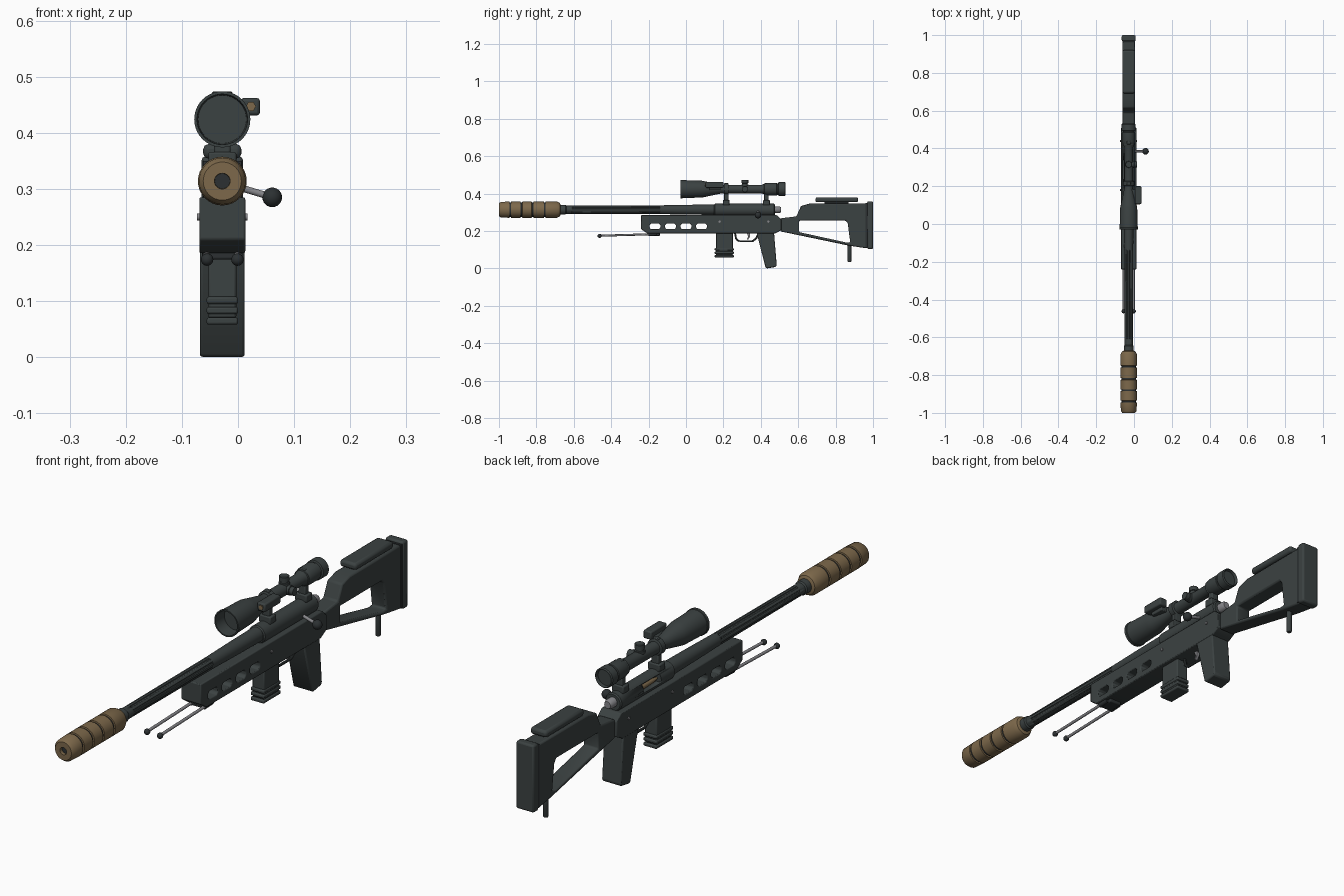
import bpy, bmesh, math
from mathutils import Vector, Matrix

if "Cube" in bpy.data.objects:
    bpy.data.objects.remove(bpy.data.objects["Cube"])

CX = -0.028   # centre plane of the rifle
BORE = 0.314  # height of the barrel axis
SIGHT = 0.424 # height of the scope axis


def material(name, rgb):
    m = bpy.data.materials.new(name)
    m.use_nodes = True
    m.diffuse_color = (*rgb, 1)
    m.node_tree.nodes["Principled BSDF"].inputs["Base Color"].default_value = (*rgb, 1)
    return m


SLATE = material("dark slate", (0.044, 0.054, 0.054))
BLACK = material("near black", (0.025, 0.03, 0.032))
TAN = material("tan", (0.205, 0.14, 0.07))
STEEL = material("steel grey", (0.24, 0.24, 0.255))


def finish(name, bm, mat, bevel=0, segments=2):
    bmesh.ops.recalc_face_normals(bm, faces=bm.faces)
    me = bpy.data.meshes.new(name)
    bm.to_mesh(me)
    bm.free()
    me.materials.append(mat)
    ob = bpy.data.objects.new(name, me)
    bpy.context.collection.objects.link(ob)
    bpy.ops.object.select_all(action='DESELECT')
    bpy.context.view_layer.objects.active = ob
    ob.select_set(True)
    bpy.ops.object.shade_smooth_by_angle(angle=math.radians(35))
    if bevel:
        add_bevel(ob, bevel, segments)
    return ob


def add_bevel(ob, width, segments=2):
    b = ob.modifiers.new("soft edges", 'BEVEL')
    b.width, b.segments, b.limit_method = width, segments, 'ANGLE'
    b.angle_limit = math.radians(35)


def lathe(name, profile, mat, x=CX, z=BORE, sides=32, axis='Y', origin=(0, 0, 0)):
    """Revolve (distance, radius) pairs around an axis parallel to y, or another."""
    bm = bmesh.new()
    rings = []
    for d, r in profile:
        ring = []
        for i in range(sides):
            a = 2 * math.pi * i / sides
            u, v = r * math.cos(a), r * math.sin(a)
            p = {'Y': (x + u, d, z + v), 'X': (d, u, v), 'Z': (u, v, d)}[axis]
            ring.append(bm.verts.new(Vector(p) + Vector(origin)))
        rings.append(ring)
    for a, b in zip(rings, rings[1:]):
        for i in range(sides):
            j = (i + 1) % sides
            bm.faces.new((a[i], a[j], b[j], b[i]))
    bm.faces.new(rings[0])
    bm.faces.new(rings[-1])
    return finish(name, bm, mat)


def prism(name, outline, width, mat, bevel=0.006, x=CX):
    """Extrude a (y, z) side outline across the width."""
    bm = bmesh.new()
    f = bm.faces.new([bm.verts.new((x - width / 2, y, z)) for y, z in outline])
    ext = bmesh.ops.extrude_face_region(bm, geom=[f])
    bmesh.ops.translate(bm, vec=(width, 0, 0),
                        verts=[v for v in ext["geom"] if isinstance(v, bmesh.types.BMVert)])
    return finish(name, bm, mat, bevel)


def block(name, y0, y1, z0, z1, width, mat, bevel=0.004, x=CX):
    return prism(name, [(y0, z0), (y1, z0), (y1, z1), (y0, z1)], width, mat, bevel, x)


def rod(name, a, b, r, mat, sides=16):
    a, b = Vector(a), Vector(b)
    bm = bmesh.new()
    turn = Vector((0, 0, 1)).rotation_difference(b - a).to_matrix().to_4x4()
    bmesh.ops.create_cone(bm, cap_ends=True, segments=sides, radius1=r, radius2=r,
                          depth=(b - a).length, matrix=Matrix.Translation((a + b) / 2) @ turn)
    return finish(name, bm, mat)


def ball(name, centre, r, mat):
    bm = bmesh.new()
    bmesh.ops.create_uvsphere(bm, u_segments=20, v_segments=12, radius=r,
                              matrix=Matrix.Translation(centre))
    return finish(name, bm, mat)


def cut(ob, cutter):
    m = ob.modifiers.new("cut", 'BOOLEAN')
    m.operation, m.solver, m.object = 'DIFFERENCE', 'EXACT', cutter
    bpy.context.view_layer.objects.active = ob
    bpy.ops.object.modifier_apply(modifier=m.name)
    bpy.data.objects.remove(cutter)


# Suppressor with grooves and a dark bore
R = 0.0435
profile = [(-0.985, 0.0135), (-1.0, 0.014), (-1.0, 0.034), (-0.99, R - 0.002)]
for g in (-0.94, -0.88, -0.82, -0.755):
    profile += [(g - 0.005, R), (g - 0.004, R - 0.006), (g + 0.004, R - 0.006), (g + 0.005, R)]
profile += [(-0.69, R), (-0.675, 0.036), (-0.67, 0.026)]
lathe("suppressor", profile, TAN)
lathe("muzzle_bore", [(-0.987, 0.0138), (-0.983, 0.0138)], BLACK)
for g in (-0.94, -0.88, -0.82, -0.755):
    lathe("suppressor_groove", [(g - 0.004, R - 0.005), (g + 0.004, R - 0.005)], BLACK)

# Barrel, with long flutes cut along the middle
barrel = lathe("barrel", [(-0.68, 0.026), (-0.645, 0.026), (-0.64, 0.022), (-0.13, 0.0235),
                          (0.0, 0.026), (0.16, 0.028)], SLATE)
for i in range(8):
    a = math.pi * (i + 0.5) / 4
    dx, dz = 0.0255 * math.cos(a), 0.0255 * math.sin(a)
    cut(barrel, rod("flute_cutter", (CX + dx, -0.61, BORE + dz), (CX + dx, -0.14, BORE + dz),
                    0.006, BLACK, 8))

# Receiver with ejection port, cartridge and bolt
receiver = lathe("receiver", [(0.15, 0.03), (0.154, 0.034), (0.47, 0.034), (0.475, 0.03)],
                 SLATE, z=0.312)
cut(receiver, block("port_cutter", 0.235, 0.34, 0.304, 0.334, 0.05, SLATE, 0, x=-0.065))
lathe("cartridge", [(0.237, 0.004), (0.265, 0.008), (0.338, 0.01)], TAN, x=-0.044, z=0.317)
lathe("bolt_body", [(0.46, 0.018), (0.498, 0.018), (0.508, 0.013)], STEEL, z=0.314)
rod("bolt_handle", (-0.005, 0.385, 0.305), (0.055, 0.385, 0.287), 0.006, STEEL)
ball("bolt_knob", (0.061, 0.385, 0.285), 0.0175, BLACK)

# Chassis with four through slots
chassis = prism("chassis", [(-0.24, 0.285), (-0.24, 0.21), (-0.205, 0.186), (0.475, 0.186),
                            (0.51, 0.205), (0.51, 0.262), (0.485, 0.285)], 0.082, SLATE, 0)
for i in range(4):
    y = -0.195 + i * 0.083
    cut(chassis, prism("slot_cutter", [(y, 0.218), (y + 0.008, 0.21), (y + 0.05, 0.21),
                                       (y + 0.058, 0.218), (y + 0.058, 0.232), (y + 0.05, 0.24),
                                       (y + 0.008, 0.24), (y, 0.232)], 0.2, SLATE, 0))
add_bevel(chassis, 0.005)
for y in (0.18, 0.44):
    lathe("chassis_screw", [(CX - 0.045, 0.006), (CX + 0.045, 0.006)], STEEL,
          sides=12, axis='X', origin=(0, y, 0.25))

# Pistol grip
prism("pistol_grip", [(0.375, 0.2), (0.425, 0.006), (0.432, 0.0), (0.48, 0.008),
                      (0.485, 0.016), (0.47, 0.2)], 0.08, SLATE, 0.008)

# Magazine with ribbed foot
block("magazine", 0.16, 0.25, 0.07, 0.2, 0.05, SLATE)
for z in (0.058, 0.077, 0.095):
    block("magazine_rib", 0.153, 0.256, z, z + 0.013, 0.056, SLATE, 0.004)

# Trigger and guard
guard = [(0.262, 0.19), (0.268, 0.157), (0.285, 0.145), (0.355, 0.145), (0.375, 0.16), (0.39, 0.19)]
for (ya, za), (yb, zb) in zip(guard, guard[1:]):
    rod("trigger_guard", (CX, ya, za), (CX, yb, zb), 0.005, SLATE, 10)
prism("trigger", [(0.325, 0.19), (0.333, 0.17), (0.325, 0.155), (0.331, 0.153), (0.343, 0.17),
                  (0.341, 0.19)], 0.012, STEEL, 0.001)

# Skeleton stock, cheek rest, butt pad and monopod
stock = prism("stock", [(0.505, 0.268), (0.59, 0.278), (0.615, 0.334), (0.665, 0.348),
                        (0.97, 0.348), (0.97, 0.107), (0.87, 0.122), (0.505, 0.198)],
              0.064, SLATE, 0)
cut(stock, prism("stock_cutter", [(0.605, 0.255), (0.855, 0.255), (0.865, 0.24), (0.878, 0.14),
                                  (0.86, 0.138), (0.605, 0.194)], 0.2, SLATE, 0))
add_bevel(stock, 0.006)
block("cheek_rest", 0.692, 0.92, 0.354, 0.38, 0.068, SLATE, 0.009)
block("cheek_riser", 0.74, 0.87, 0.34, 0.36, 0.03, BLACK, 0)
block("butt_pad", 0.968, 1.0, 0.104, 0.358, 0.074, SLATE, 0.007)
block("butt_spacer", 0.96, 0.972, 0.112, 0.35, 0.068, BLACK, 0)
lathe("monopod", [(0.034, 0.008), (0.037, 0.01), (0.13, 0.01)], SLATE, axis='Z',
      origin=(CX, 0.874, 0), sides=16)

# Folded bipod
block("bipod_mount", -0.2, -0.14, 0.174, 0.19, 0.05, BLACK)
for s in (-1, 1):
    x = CX + s * 0.027
    rod("bipod_leg", (x, -0.17, 0.183), (x, -0.46, 0.175), 0.0055, STEEL)
    ball("bipod_foot", (x, -0.462, 0.174), 0.011, BLACK)
    rod("bipod_hinge", (x, -0.2, 0.182), (x, -0.155, 0.184), 0.009, BLACK)

# Scope: hollow objective, tube and eyepiece in one turned piece
lathe("scope_body", [(0.02, 0.043), (-0.03, 0.045), (-0.03, 0.05), (-0.02, 0.05), (-0.018, 0.048),
                     (0.085, 0.045), (0.105, 0.041), (0.175, 0.026), (0.19, 0.023), (0.405, 0.023),
                     (0.425, 0.031), (0.435, 0.034), (0.485, 0.034), (0.487, 0.031),
                     (0.493, 0.031), (0.495, 0.037), (0.528, 0.037), (0.532, 0.033),
                     (0.52, 0.03)], SLATE, z=SIGHT, sides=40)
lathe("top_turret", [(0.42, 0.019), (0.449, 0.019), (0.45, 0.015), (0.455, 0.015), (0.456, 0.018),
                     (0.472, 0.018), (0.474, 0.016)], SLATE, axis='Z', origin=(CX, 0.315, 0), sides=20)
lathe("side_turret", [(CX, 0.018), (CX + 0.029, 0.018), (CX + 0.03, 0.015), (CX + 0.045, 0.015)],
      SLATE, axis='X', origin=(0, 0.315, SIGHT), sides=20)

# Scope mounts
for y in (0.215, 0.43):
    lathe("scope_ring", [(y - 0.013, 0.028), (y - 0.011, 0.031), (y + 0.011, 0.031),
                         (y + 0.013, 0.028)], SLATE, z=SIGHT)
    block("mount_post", y - 0.012, y + 0.012, 0.345, 0.402, 0.03, SLATE)
    block("mount_clamp", y - 0.018, y + 0.018, 0.338, 0.366, 0.05, SLATE)
    block("ring_cap", y - 0.009, y + 0.009, 0.442, 0.458, 0.022, SLATE, 0.003)

# Sight module beside the scope with a tan lens
block("sight_module", 0.105, 0.2, 0.431, 0.462, 0.034, SLATE, 0.005, x=0.022)
block("module_bracket", 0.125, 0.185, 0.418, 0.442, 0.035, SLATE, 0.003, x=0.003)
lathe("module_lens", [(0.102, 0.009), (0.108, 0.009)], TAN, x=0.023, z=0.447, sides=6)
